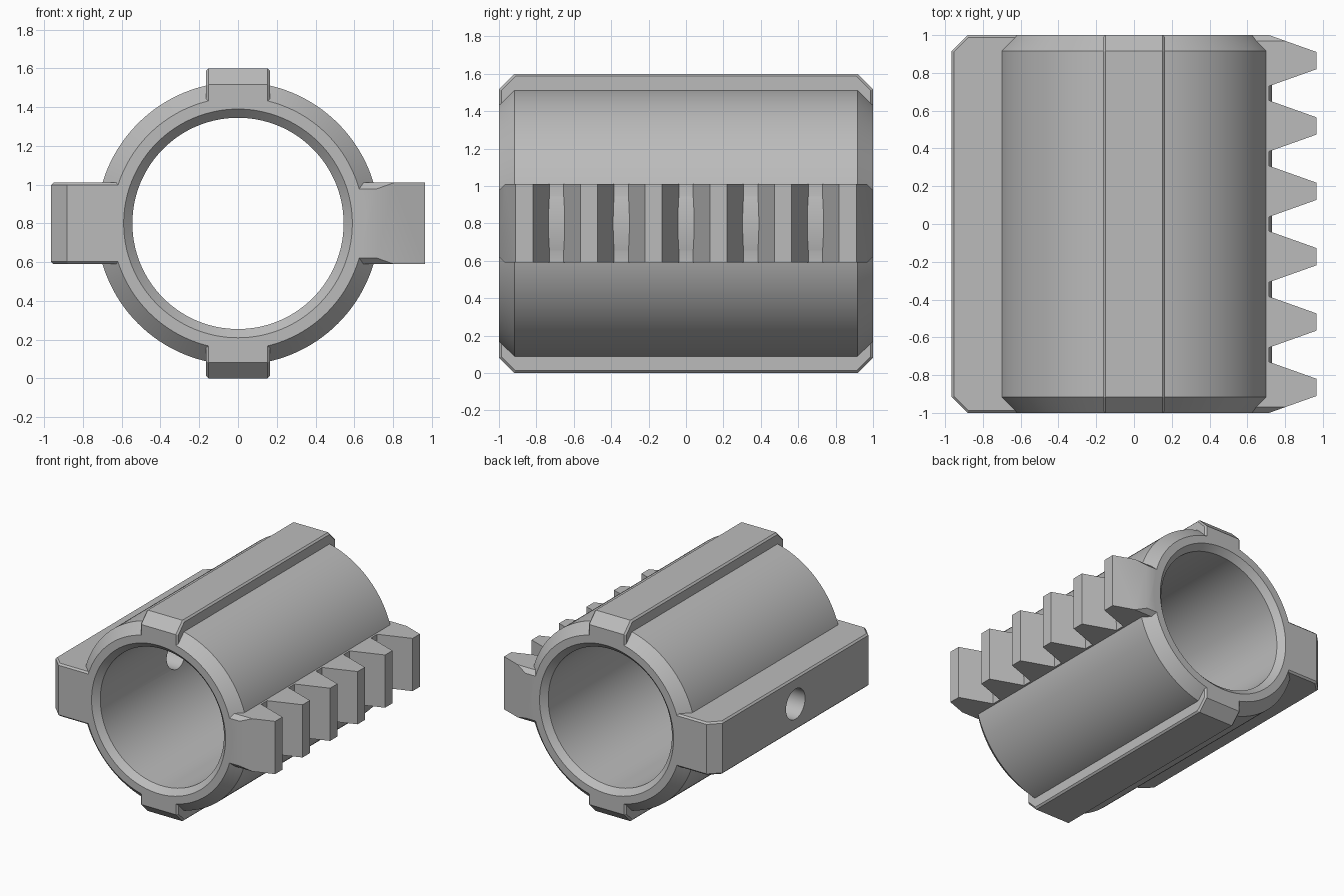
import bpy, bmesh, math
from mathutils import Matrix, Vector

cube = bpy.data.objects.get("Cube")
if cube:
    bpy.data.objects.remove(cube)

CENTRE = Matrix.Translation((0, 0, 0.8))

steel = bpy.data.materials.new("grey steel")
steel.use_nodes = True
grey = (0.5, 0.5, 0.5, 1)
steel.diffuse_color = grey
steel.node_tree.nodes["Principled BSDF"].inputs["Base Color"].default_value = grey


def make_object(name, bm):
    bmesh.ops.recalc_face_normals(bm, faces=bm.faces)
    mesh = bpy.data.meshes.new(name)
    bm.to_mesh(mesh)
    bm.free()
    mesh.transform(CENTRE)
    mesh.materials.append(steel)
    obj = bpy.data.objects.new(name, mesh)
    bpy.context.collection.objects.link(obj)
    return obj


def lathe(name, profile, sides=128):
    """Spin a closed (radius, y) profile around the y axis."""
    bm = bmesh.new()
    verts = [bm.verts.new((r, y, 0)) for r, y in profile]
    edges = [bm.edges.new((a, b)) for a, b in zip(verts, verts[1:] + verts[:1])]
    bmesh.ops.spin(bm, geom=verts + edges, cent=(0, 0, 0), axis=(0, 1, 0),
                   angle=math.tau, steps=sides, use_merge=True)
    bmesh.ops.remove_doubles(bm, verts=bm.verts, dist=1e-5)
    return make_object(name, bm)


def prism(outline, half):
    """Extrude an (x, y) outline from z = -half to z = half."""
    bm = bmesh.new()
    face = bm.faces.new([bm.verts.new((x, y, -half)) for x, y in outline])
    grown = bmesh.ops.extrude_face_region(bm, geom=[face])["geom"]
    top = [v for v in grown if isinstance(v, bmesh.types.BMVert)]
    bmesh.ops.translate(bm, verts=top, vec=(0, 0, 2 * half))
    bmesh.ops.recalc_face_normals(bm, faces=bm.faces)
    return bm


def rail(name, inner, outer, half, angle):
    """Straight key with chamfered ends, turned around the tube axis."""
    c = 0.083
    bm = prism([(inner, -1), (outer - c, -1), (outer, c - 1),
                (outer, 1 - c), (outer - c, 1), (inner, 1)], half)
    rim = [e for e in bm.edges
           if abs(e.verts[0].co.z - e.verts[1].co.z) < 1e-4
           and max(v.co.x for v in e.verts) > inner + 0.01]
    bmesh.ops.bevel(bm, geom=rim, offset=0.013, segments=1, affect='EDGES')
    bm.transform(Matrix.Rotation(angle, 4, 'Y'))
    return make_object(name, bm)


def rack(name, inner, root, tip, half):
    """Row of six tapered teeth on a shared base."""
    pitch, tip_half, root_half = 0.346, 0.046, 0.135
    outline = [(inner, -1)]
    for i in range(6):
        y = (i - 2.5) * pitch
        low = -1 if i == 0 else y - root_half
        high = 1 if i == 5 else y + root_half
        outline += [(root, low), (tip, y - tip_half), (tip, y + tip_half), (root, high)]
    outline.append((inner, 1))
    bm = prism(outline, half)
    # slice the four end corners at 45 degrees
    for sy in (-1, 1):
        for sz in (-1, 1):
            cut = bmesh.ops.bisect_plane(
                bm, geom=bm.verts[:] + bm.edges[:] + bm.faces[:],
                plane_co=(0, sy, sz * (half - 0.032)),
                plane_no=Vector((0, sy, sz)), clear_outer=True)["geom_cut"]
            bmesh.ops.holes_fill(
                bm, edges=[e for e in cut if isinstance(e, bmesh.types.BMEdge)], sides=0)
    return make_object(name, bm)


def combine(target, other, operation):
    mod = target.modifiers.new(operation.lower(), 'BOOLEAN')
    mod.operation = operation
    mod.solver = 'EXACT'
    mod.object = other
    bpy.context.view_layer.objects.active = target
    bpy.ops.object.modifier_apply(modifier=mod.name)
    bpy.data.objects.remove(other)


# Tube with chamfered outer rims and bore mouths
sleeve = lathe("keyed_sleeve", [
    (0.59, -1), (0.65, -1), (0.73, -0.917), (0.73, 0.917),
    (0.65, 1), (0.59, 1), (0.545, 0.955), (0.545, -0.955)])

# Keys above, below and on one side, toothed rack on the other
parts = [rail("top_key", 0.61, 0.8, 0.165, -math.pi / 2),
         rail("bottom_key", 0.61, 0.8, 0.165, math.pi / 2),
         rail("side_key", 0.6, 0.965, 0.21, math.pi),
         rack("toothed_rack", 0.6, 0.715, 0.965, 0.21)]
for part in parts:
    combine(sleeve, part, 'UNION')

# Round hole through the side key into the bore
bm = bmesh.new()
bmesh.ops.create_cone(bm, cap_ends=True, segments=48, radius1=0.12, radius2=0.12, depth=0.8,
                      matrix=Matrix.Translation((-0.8, 0, 0)) @ Matrix.Rotation(math.pi / 2, 4, 'Y'))
combine(sleeve, make_object("hole_cutter", bm), 'DIFFERENCE')

bpy.ops.object.select_all(action='DESELECT')
sleeve.select_set(True)
bpy.context.view_layer.objects.active = sleeve
bpy.ops.object.shade_smooth_by_angle(angle=math.radians(25))
